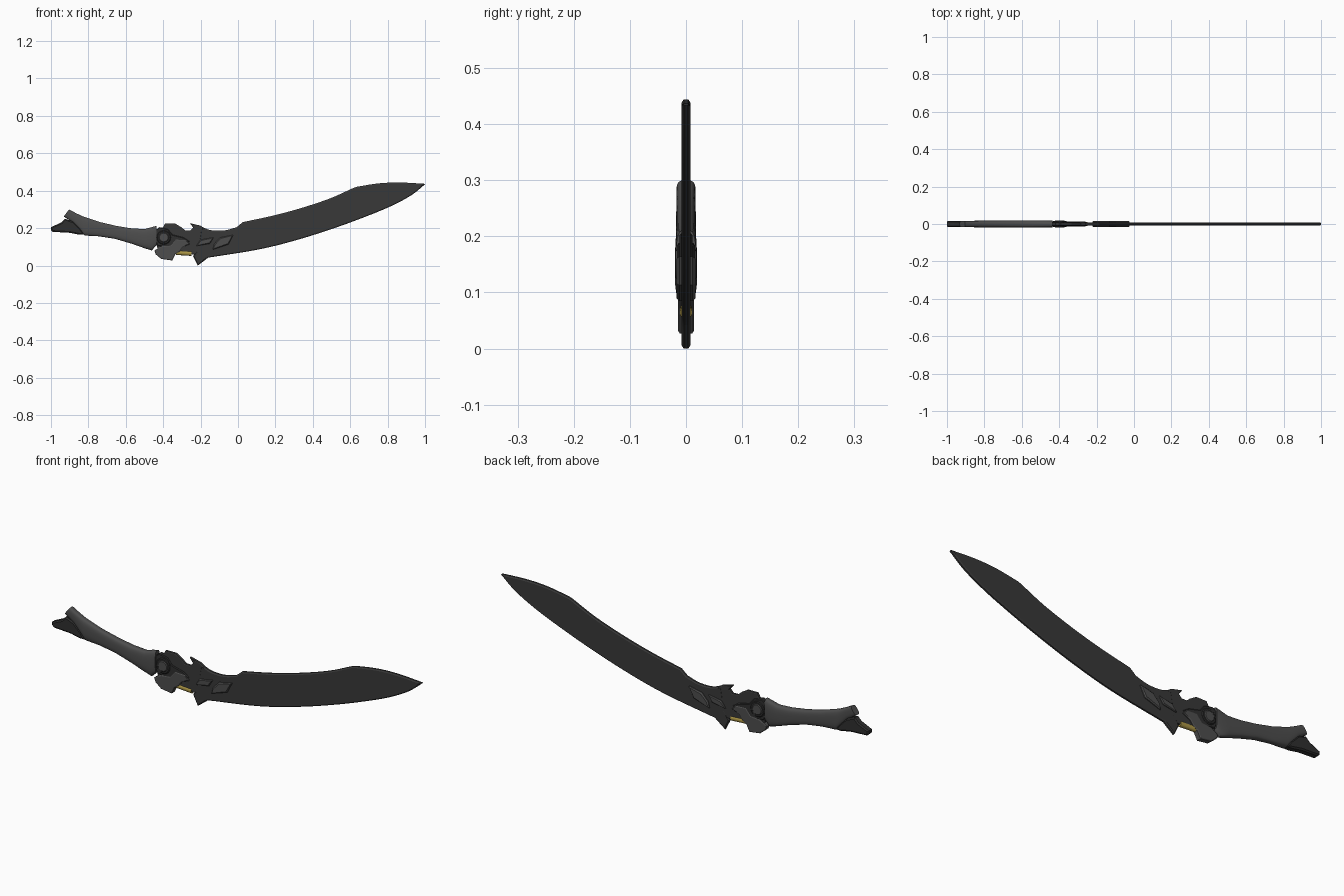
import bpy, bmesh, math
from mathutils import Vector

if "Cube" in bpy.data.objects:
    bpy.data.objects.remove(bpy.data.objects["Cube"])


def material(name, rgb):
    m = bpy.data.materials.new(name)
    m.diffuse_color = (*rgb, 1)
    m.use_nodes = True
    m.node_tree.nodes["Principled BSDF"].inputs["Base Color"].default_value = m.diffuse_color
    return m


BLADE = material("blade dark steel", (0.04, 0.04, 0.04))
DARK = material("black fittings", (0.028, 0.028, 0.028))
GRIP = material("grey grip", (0.075, 0.075, 0.075))
GOLD = material("gold", (0.42, 0.31, 0.06))


def finish(bm, name, mat, angle=35):
    bmesh.ops.recalc_face_normals(bm, faces=bm.faces)
    me = bpy.data.meshes.new(name)
    bm.to_mesh(me)
    bm.free()
    ob = bpy.data.objects.new(name, me)
    bpy.context.collection.objects.link(ob)
    me.materials.append(mat)
    bpy.ops.object.select_all(action='DESELECT')
    bpy.context.view_layer.objects.active = ob
    ob.select_set(True)
    bpy.ops.object.shade_smooth_by_angle(angle=math.radians(angle))
    return ob


def curve(pts, n=5):
    """Smooth open curve through the points."""
    p = [Vector(q) for q in pts]
    p = [2 * p[0] - p[1]] + p + [2 * p[-1] - p[-2]]
    out = []
    for i in range(1, len(p) - 2):
        a, b, c, d = p[i - 1:i + 3]
        for k in range(n):
            t = k / n
            out.append(0.5 * (2 * b + (c - a) * t + (2 * a - 5 * b + 4 * c - d) * t * t
                              + (3 * b - a - 3 * c + d) * t ** 3))
    return [tuple(q) for q in out] + [tuple(pts[-1])]


def plate(name, outline, half, mat, bevel=0.005, depth=0.003):
    """Flat outline in x,z, thickened both ways in y, with chamfered rims."""
    bm = bmesh.new()
    rims = [[bm.verts.new((x, s * (half - depth), z)) for x, z in outline] for s in (-1, 1)]
    caps = [bm.faces.new(r) for r in rims]
    n = len(outline)
    for i in range(n):
        j = (i + 1) % n
        bm.faces.new((rims[0][i], rims[0][j], rims[1][j], rims[1][i]))
    bmesh.ops.recalc_face_normals(bm, faces=bm.faces)
    if depth:
        for f in caps:
            bmesh.ops.inset_region(bm, faces=[f], thickness=bevel, depth=0)
            side = 1 if f.calc_center_median().y > 0 else -1
            for v in f.verts:
                v.co.y = side * half
    bmesh.ops.triangulate(bm, faces=[f for f in bm.faces if len(f.verts) > 4])
    return finish(bm, name, mat, 25)


def circle(cx, cz, r, n):
    return [(cx + r * math.cos(2 * math.pi * i / n), cz + r * math.sin(2 * math.pi * i / n))
            for i in range(n)]


# Blade: long curved spine, angled clip near the tip, curved cutting edge
spine = curve([(0.025, 0.232), (0.18, 0.265), (0.33, 0.305), (0.49, 0.358), (0.62, 0.416)])
clip = curve([(0.635, 0.421), (0.75, 0.439), (0.865, 0.444), (0.998, 0.437)])
edge = curve([(1.0, 0.434), (0.93, 0.378), (0.84, 0.328), (0.73, 0.28), (0.544, 0.21),
              (0.33, 0.141), (0.116, 0.087), (-0.16, 0.042)])
heel = [(-0.175, 0.03), (-0.215, 0.0), (-0.24, 0.05), (-0.215, 0.09), (-0.2, 0.19)]
neck = curve([(-0.19, 0.205), (-0.14, 0.188), (-0.07, 0.188), (-0.007, 0.205)])
plate("blade", spine + clip + edge + heel + neck, 0.008, BLADE, 0.006, 0.004)

# Guard: thin plate with two hooked teeth on top
plate("guard", [(-0.18, 0.2), (-0.2, 0.213), (-0.258, 0.227), (-0.24, 0.203), (-0.255, 0.187),
                (-0.283, 0.188), (-0.3, 0.203), (-0.335, 0.224), (-0.39, 0.224),
                (-0.4, 0.205), (-0.43, 0.195), (-0.445, 0.15), (-0.43, 0.09), (-0.31, 0.075),
                (-0.245, 0.06), (-0.19, 0.06)],
      0.0075, BLADE, 0.004, 0.002)
plate("joint_housing", [(-0.44, 0.19), (-0.42, 0.205), (-0.375, 0.195), (-0.35, 0.165),
                        (-0.29, 0.15), (-0.26, 0.13), (-0.3, 0.1), (-0.36, 0.095),
                        (-0.43, 0.105), (-0.45, 0.15)], 0.012, DARK, 0.004)

# Round pivot on both sides
plate("pivot_ring", circle(-0.397, 0.15, 0.038, 16), 0.016, DARK, 0.004)
plate("pivot_disc", circle(-0.397, 0.15, 0.027, 16), 0.019, GRIP, 0.004)

# Angular lower guard plate and the paired blade plates
plate("lower_guard_plate", [(-0.447, 0.08), (-0.41, 0.103), (-0.36, 0.108), (-0.333, 0.14),
                            (-0.275, 0.137), (-0.257, 0.115), (-0.295, 0.098), (-0.312, 0.075),
                            (-0.335, 0.06), (-0.352, 0.027), (-0.41, 0.035), (-0.44, 0.06)],
      0.014, GRIP, 0.005)
plate("rear_blade_plate", [(-0.222, 0.105), (-0.2, 0.138), (-0.13, 0.15), (-0.15, 0.117)],
      0.015, GRIP, 0.005, 0.004)
plate("front_blade_plate", [(-0.135, 0.085), (-0.128, 0.115), (-0.095, 0.15), (-0.025, 0.164),
                            (-0.05, 0.113)], 0.017, GRIP, 0.006, 0.005)

# Gold rod below the guard
bm = bmesh.new()
bmesh.ops.create_cone(bm, cap_ends=True, segments=12, radius1=0.013, radius2=0.013, depth=0.085)
for v in bm.verts:
    x, y, z = v.co
    v.co = (z - 0.29, y * 0.85, x + 0.067 - z * 0.06)
finish(bm, "gold_rod", GOLD)

# Grip: rounded cross-sections given as top point, bottom point, half thickness
stations = [(-0.903, 0.3, -0.932, 0.262, 0.017), (-0.868, 0.281, -0.885, 0.232, 0.017),
            (-0.83, 0.263, -0.82, 0.16, 0.018), (-0.74, 0.233, -0.745, 0.156, 0.018),
            (-0.65, 0.212, -0.66, 0.143, 0.019), (-0.57, 0.199, -0.57, 0.117, 0.02),
            (-0.5, 0.195, -0.505, 0.094, 0.02), (-0.46, 0.206, -0.462, 0.08, 0.02),
            (-0.437, 0.212, -0.437, 0.106, 0.018)]
bm = bmesh.new()
rings = []
for xt, zt, xb, zb, h in stations:
    ring = []
    for k in range(24):
        a = 2 * math.pi * (k + 0.5) / 24
        c, s = math.cos(a), math.sin(a)
        y = h * math.copysign(abs(c) ** 0.55, c)
        t = 0.5 + 0.5 * math.copysign(abs(s) ** 0.75, s)
        ring.append(bm.verts.new((xb + (xt - xb) * t, y, zb + (zt - zb) * t)))
    rings.append(ring)
for r, q in zip(rings, rings[1:]):
    for k in range(24):
        bm.faces.new((r[k], r[k - 1], q[k - 1], q[k]))
bm.faces.new(rings[0])
bm.faces.new(rings[-1])
finish(bm, "grip", GRIP, 45)

# Pommel: dark beak at the end of the grip
plate("pommel", [(-1.0, 0.205), (-0.945, 0.23), (-0.925, 0.25), (-0.88, 0.235), (-0.84, 0.195),
                 (-0.825, 0.165), (-0.85, 0.165), (-0.9, 0.175), (-0.99, 0.18), (-1.0, 0.19)],
      0.0165, DARK, 0.007, 0.005)
